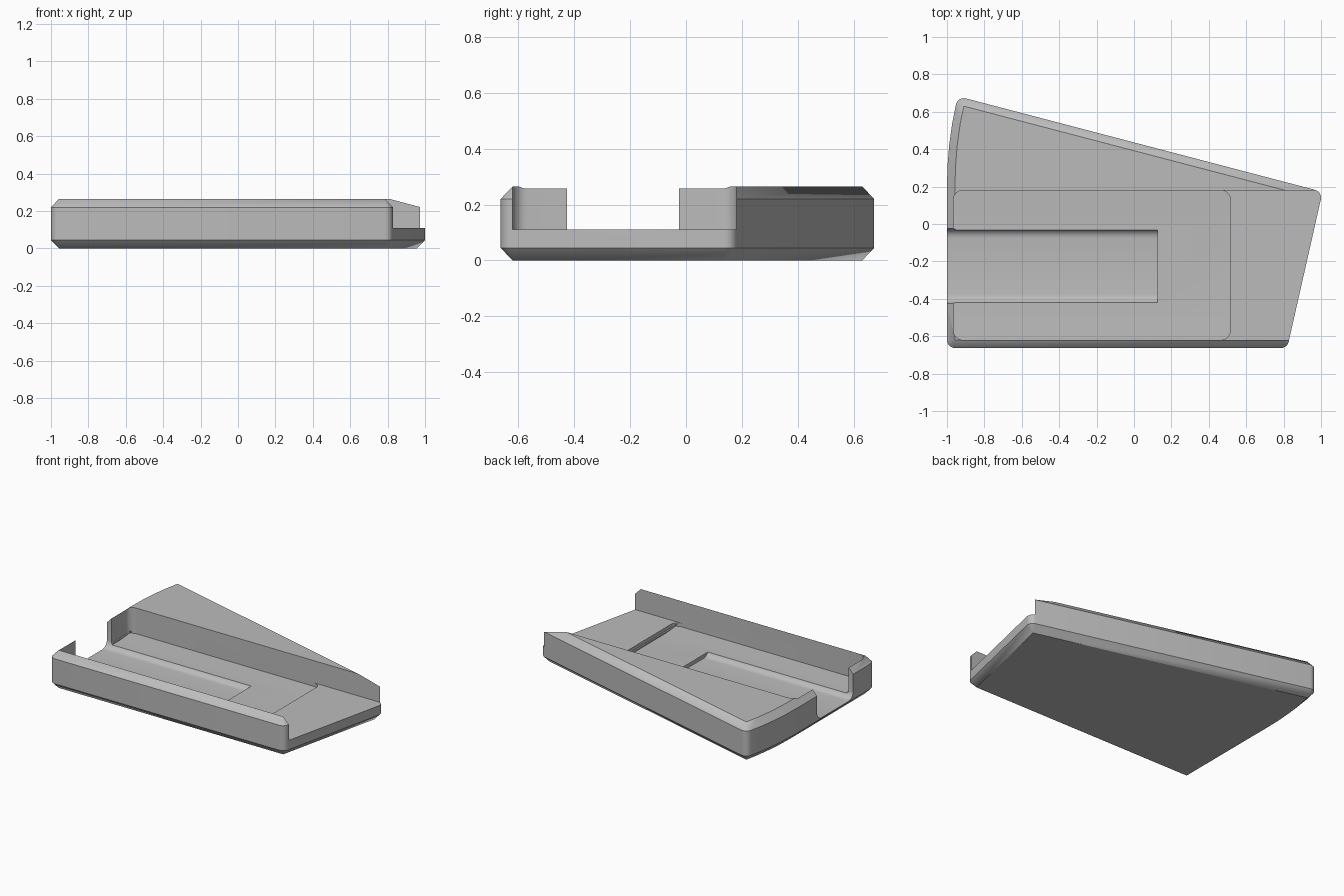
import bpy, bmesh, math
from mathutils import Vector

cube = bpy.data.objects.get("Cube")
if cube:
    bpy.data.objects.remove(cube)

grey = bpy.data.materials.new("light_grey")
grey.use_nodes = True
colour = (0.5, 0.5, 0.5, 1)
grey.diffuse_color = colour
grey.node_tree.nodes["Principled BSDF"].inputs["Base Color"].default_value = colour


def rounded(corners, radius, steps=6):
    """Grow a counter-clockwise outline outward with round corners."""
    points = []
    count = len(corners)
    for i in range(count):
        before, here, after = (Vector(corners[(i + k) % count]) for k in (-1, 0, 1))
        a, b = here - before, after - here
        start = math.atan2(-a.x, a.y)
        turn = -a.angle_signed(b)
        n = steps if turn > 0.3 else 1
        for k in range(n + 1):
            t = start + turn * k / n
            points.append(here + radius * Vector((math.cos(t), math.sin(t))))
    return points


def loft(name, layers):
    """Skin stacked outlines, given as (points, z), into a closed solid."""
    bm = bmesh.new()
    rings = [[bm.verts.new((p[0], p[1], z)) for p in pts] for pts, z in layers]
    for low, high in zip(rings, rings[1:]):
        for i in range(len(low)):
            j = (i + 1) % len(low)
            bm.faces.new((low[i], low[j], high[j], high[i]))
    bm.faces.new(list(reversed(rings[0])))
    bm.faces.new(rings[-1])
    bmesh.ops.remove_doubles(bm, verts=bm.verts, dist=0.0005)
    bmesh.ops.recalc_face_normals(bm, faces=bm.faces)
    mesh = bpy.data.meshes.new(name)
    bm.to_mesh(mesh)
    bm.free()
    obj = bpy.data.objects.new(name, mesh)
    bpy.context.collection.objects.link(obj)
    mesh.materials.append(grey)
    return obj


def extrude_x(name, profile, x0, x1):
    """Solid with a (y, z) profile running along x."""
    obj = loft(name, [(profile, x0), (profile, x1)])
    for v in obj.data.vertices:
        y, z, x = v.co
        v.co = (x, y, z)
    return obj


def cut(target, cutter):
    mod = target.modifiers.new(cutter.name, 'BOOLEAN')
    mod.operation = 'DIFFERENCE'
    mod.solver = 'EXACT'
    mod.object = cutter
    bpy.context.view_layer.objects.active = target
    bpy.ops.object.modifier_apply(modifier=mod.name)
    bpy.data.objects.remove(cutter)


def rect(x0, x1, y0, y1):
    return [(x0, y0), (x1, y0), (x1, y1), (x0, y1)]


# Wedge body with chamfered bottom and top rims
core = [(-0.957, -0.62), (0.785, -0.62), (0.957, 0.141), (-0.91, 0.63),
        (-0.93, 0.53), (-0.945, 0.42), (-0.954, 0.31), (-0.957, 0.2)]
outer = rounded(core, 0.043)
inner = rounded(core, 0.0002)
body = loft("wedge_tray", [(inner, 0), (outer, 0.045), (outer, 0.22), (inner, 0.265)])

# Pocket with rounded corners and a shallow rim along its floor
pocket_core = rect(-0.915, 0.465, -0.57, 0.13)
wide = rounded(pocket_core, 0.05)
low = [(p.x, max(-0.495, min(0.05, p.y))) for p in rounded(pocket_core, 0.05)]
cut(body, loft("pocket_cutter", [(wide, 0.085), (wide, 0.4)]))
cut(body, extrude_x("floor_cutter", [(-0.61, 0.0851), (-0.495, 0.077), (0.05, 0.077),
                                     (0.17, 0.0851), (0.17, 0.1), (-0.61, 0.1)], -0.955, 0.505))

# Open end, level with the tongue
cut(body, loft("open_end_cutter", [(rect(0.3, 1.2, -0.62, 0.18), 0.11),
                                   (rect(0.3, 1.2, -0.62, 0.18), 0.4)]))

# Cable channel with rounded lower edges, running out through the end wall
r, floor = 0.05, 0.05
profile = [(-0.025, 0.4), (-0.425, 0.4)]
for centre, first in ((-0.425 + r, 180), (-0.025 - r, 270)):
    for k in range(7):
        t = math.radians(first + 15 * k)
        profile.append((centre + r * math.cos(t), floor + r + r * math.sin(t)))
cut(body, extrude_x("channel_cutter", profile, -1.2, 0.125))

# Smooth the rounded corners while keeping edges crisp
bpy.ops.object.select_all(action='DESELECT')
body.select_set(True)
bpy.context.view_layer.objects.active = body
bpy.ops.object.shade_smooth_by_angle(angle=math.radians(30))
